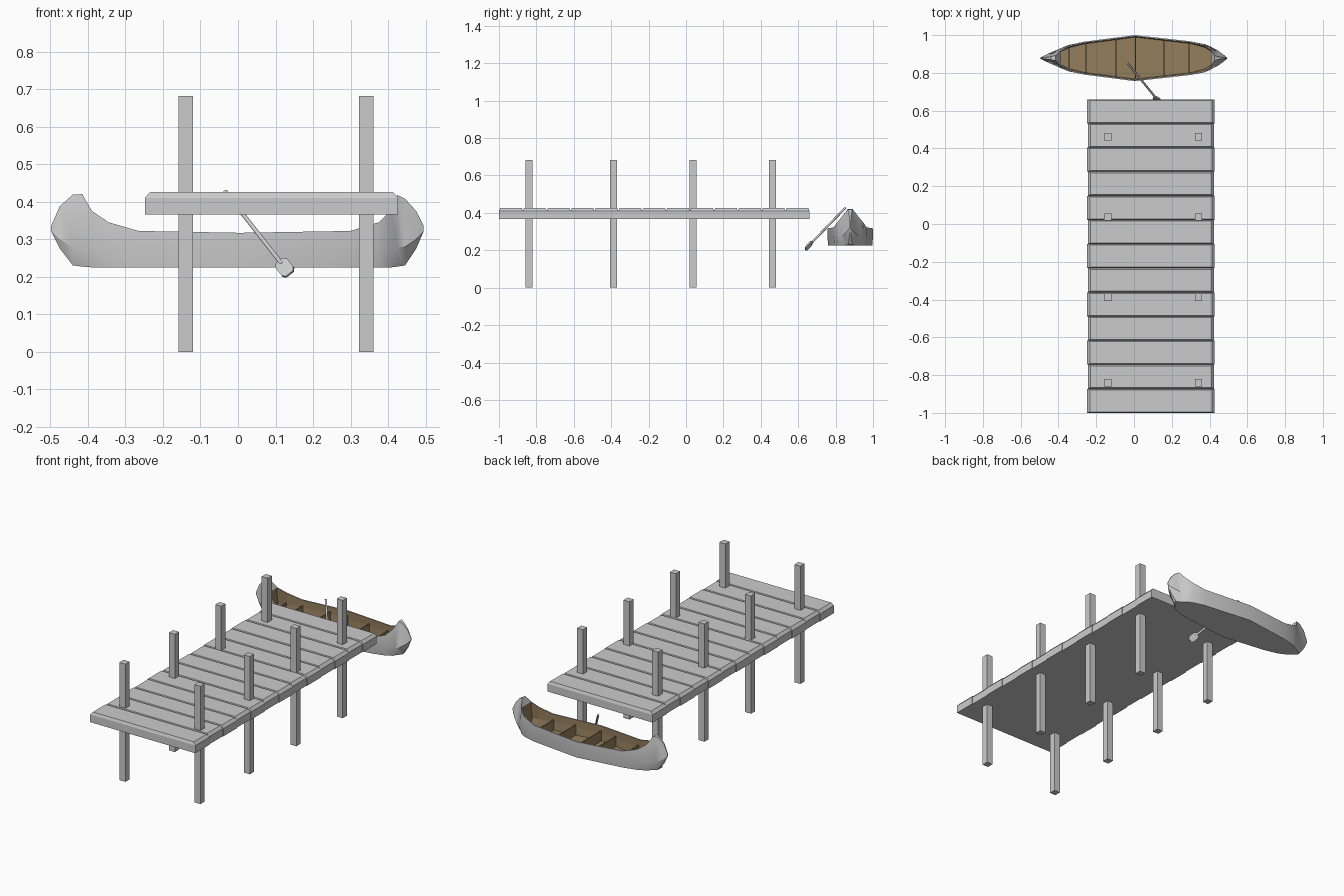
import bpy, math
from mathutils import Vector

if "Cube" in bpy.data.objects:
    bpy.data.objects.remove(bpy.data.objects["Cube"])


def make(name, verts, faces, color=None, smooth=None):
    mesh = bpy.data.meshes.new(name)
    mesh.from_pydata(verts, [], faces)
    mesh.update()
    ob = bpy.data.objects.new(name, mesh)
    bpy.context.collection.objects.link(ob)
    if color:
        mat = bpy.data.materials.get("tan_wood") or bpy.data.materials.new("tan_wood")
        mat.diffuse_color = color
        mat.use_nodes = True
        mat.node_tree.nodes["Principled BSDF"].inputs["Base Color"].default_value = mat.diffuse_color
        mesh.materials.append(mat)
    bpy.ops.object.select_all(action='DESELECT')
    ob.select_set(True)
    bpy.context.view_layer.objects.active = ob
    bpy.ops.object.mode_set(mode='EDIT')
    bpy.ops.mesh.select_all(action='SELECT')
    bpy.ops.mesh.remove_doubles(threshold=0.0005)
    if not name.startswith("canoe_lining"):
        bpy.ops.mesh.normals_make_consistent(inside=False)
    bpy.ops.object.mode_set(mode='OBJECT')
    if smooth:
        bpy.ops.object.shade_smooth_by_angle(angle=math.radians(smooth))
    return ob


def loft(rings, caps=True, closed=True):
    """Faces joining equal-sized rings of points."""
    n = len(rings[0])
    verts = [p for r in rings for p in r]
    faces = [(i*n + j, i*n + (j+1) % n, (i+1)*n + (j+1) % n, (i+1)*n + j)
             for i in range(len(rings)-1) for j in range(n if closed else n-1)]
    if caps:
        faces += [tuple(reversed(range(n))), tuple(range(len(verts)-n, len(verts)))]
    return verts, faces


def rect(x0, x1, y0, y1, z):
    return [(x0, y0, z), (x1, y0, z), (x1, y1, z), (x0, y1, z)]


def box(name, x0, x1, y0, y1, z0, z1, color=None):
    return make(name, *loft([rect(x0, x1, y0, y1, z) for z in (z0, z1)]), color)


TAN = (0.30, 0.21, 0.11, 1)

# Deck planks with chamfered top edges
pitch = 1.66 / 13
for i in range(13):
    y0, y1 = -1 + i*pitch, -1 + (i+1)*pitch
    dx = 0.004 * (i % 2)
    a, b = -0.248 + dx, 0.427 - dx
    make(f"plank_{i}", *loft([rect(a, b, y0, y1, 0.366),
                              rect(a, b, y0, y1, 0.410),
                              rect(a+0.014, b-0.014, y0+0.006, y1-0.006, 0.426)]))

# Posts
for x in (-0.139, 0.342):
    for y in (-0.84, -0.388, 0.037, 0.462):
        box("post", x-0.019, x+0.019, y-0.019, y+0.019, 0, 0.682)

# Canoe hull stations: x, bottom half-width, middle half-width, top half-width,
# bottom z, top z
CY = 0.878
ST = [(-0.498, .001, .001, .001, .322, .336),
      (-0.475, .004, .014, .004, .275, .388),
      (-0.440, .010, .030, .008, .230, .419),
      (-0.415, .022, .040, .014, .227, .420),
      (-0.390, .040, .052, .040, .225, .376),
      (-0.345, .062, .070, .068, .225, .345),
      (-0.265, .082, .087, .087, .225, .322),
      (0.005, .118, .122, .122, .225, .317),
      (0.300, .084, .089, .089, .225, .322),
      (0.375, .064, .074, .072, .225, .345),
      (0.408, .044, .060, .046, .225, .378),
      (0.425, .024, .050, .014, .227, .418),
      (0.445, .010, .040, .008, .230, .408),
      (0.475, .004, .018, .004, .275, .375),
      (0.495, .001, .001, .001, .322, .336)]


def section(s, inset=0.0, lift=0.0):
    x, wb, wm, wt, zb, zt = s
    zm = zb + 0.55 * (min(zt, 0.32) - zb)
    half = [(max(wt-inset, .001), zt), (max(wm-inset, .001), zm),
            (max(wb-inset, .001), zb+lift)]
    return [(x, CY-w, z) for w, z in half] + [(x, CY+w, z) for w, z in reversed(half)]


outer = [section(s) for s in ST]
verts, faces = loft(outer, closed=False)
OPEN = range(4, 11)
# Closed peaked ends
for i in range(len(ST)-1):
    if i < OPEN[0] or i >= OPEN[-1]:
        faces.append((i*6, i*6+6, i*6+11, i*6+5))
# Gunwale rim
inner = [section(ST[i], 0.007, 0.008) for i in OPEN]
for k, i in enumerate(OPEN[:-1]):
    for c in (0, 5):
        b = len(verts)
        verts += [outer[i][c], outer[i+1][c], inner[k+1][c], inner[k][c]]
        faces.append((b, b+1, b+2, b+3))
make("canoe_hull", verts, faces, smooth=30)

# Tan lining, normals facing into the boat
lv, lf = loft(inner, closed=False)
lining = make("canoe_lining", lv, lf, TAN)
mid = min(lining.data.polygons, key=lambda p: (p.center - Vector((0, CY, 0.23))).length)
if mid.normal.z < 0:
    lining.data.flip_normals()


# Ribs across the inside
def half_width(x):
    for a, b in zip(ST, ST[1:]):
        if a[0] <= x <= b[0]:
            return a[1] + (b[1]-a[1]) * (x-a[0]) / (b[0]-a[0]) - 0.006


for x in (-0.345, -0.255, -0.095, 0.008, 0.16, 0.29):
    w = half_width(x)
    box("canoe_rib", x-0.003, x+0.003, CY-w, CY+w, 0.231, 0.292, TAN)

# Paddle leaning from the canoe to under the dock
top, tip = Vector((-0.034, 0.852, 0.427)), Vector((0.138, 0.640, 0.207))
d = (tip-top).normalized()
side = d.cross(Vector((0, 1, 0))).normalized()
nor = d.cross(side)


def ring(t, a, b, n=8):
    p = top.lerp(tip, t)
    return [tuple(p + side*a*math.cos(math.tau*(k+.5)/n) + nor*b*math.sin(math.tau*(k+.5)/n))
            for k in range(n)]


make("paddle_shaft", *loft([ring(0, .006, .006), ring(.88, .006, .006)]), smooth=50)
make("paddle_blade", *loft([ring(.84, .014, .005, 4), ring(.87, .028, .006, 4),
                            ring(.97, .028, .006, 4), ring(1, .018, .005, 4)]))
